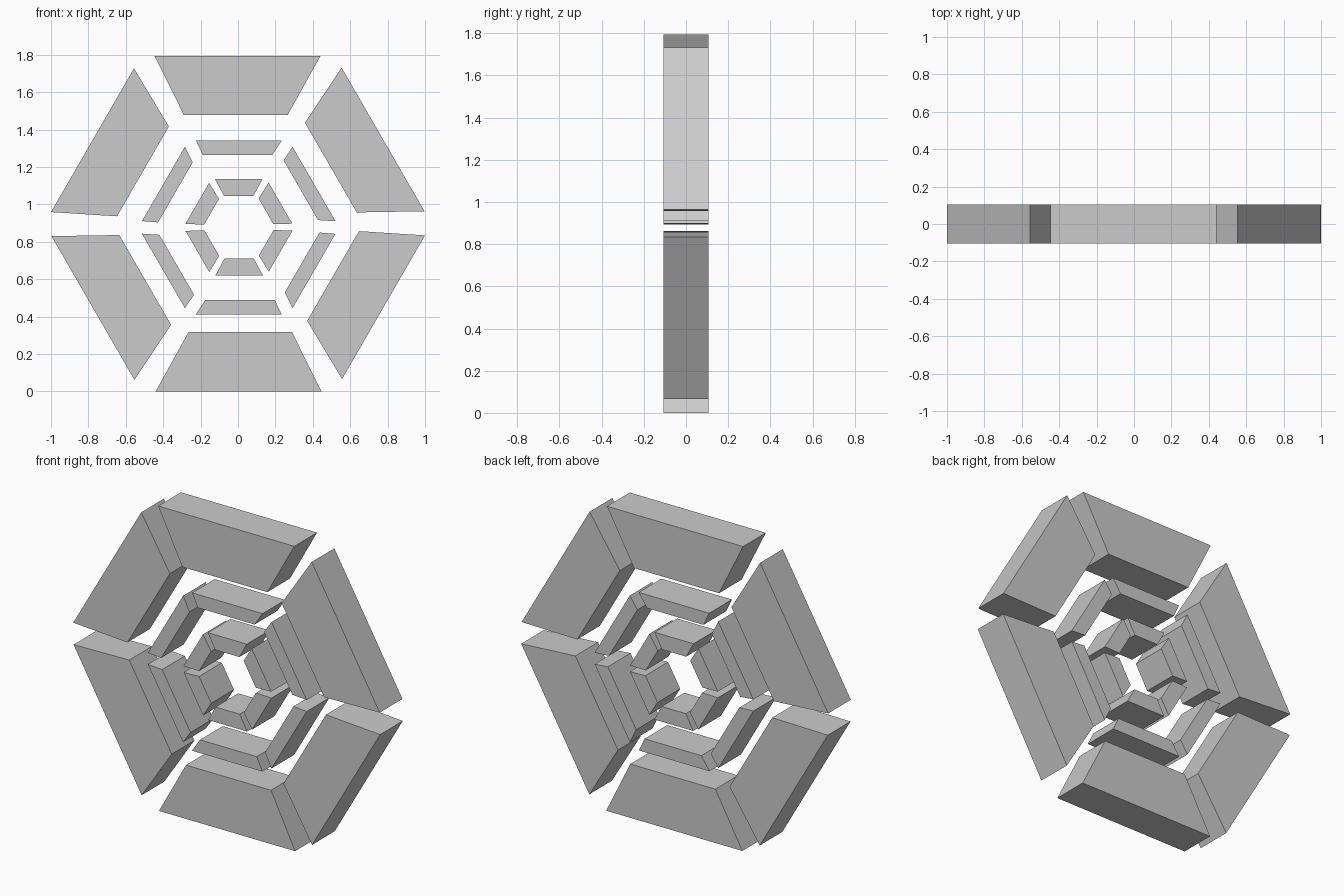
import bpy, bmesh
from math import radians, sin, cos

if "Cube" in bpy.data.objects:
    bpy.data.objects.remove(bpy.data.objects["Cube"])

HALF_DEPTH = 0.1055


def segment(name, profile, centre, angle):
    """Extruded trapezoid, turned clockwise about the ring centre."""
    c, s = cos(angle), sin(angle)
    bm = bmesh.new()
    verts = [bm.verts.new((centre[0] + x * c + z * s, -HALF_DEPTH,
                           centre[1] - x * s + z * c)) for x, z in profile]
    face = bm.faces.new(verts)
    ext = bmesh.ops.extrude_face_region(bm, geom=[face])
    moved = [g for g in ext["geom"] if isinstance(g, bmesh.types.BMVert)]
    bmesh.ops.translate(bm, verts=moved, vec=(0, 2 * HALF_DEPTH, 0))
    bmesh.ops.recalc_face_normals(bm, faces=bm.faces)
    mesh = bpy.data.meshes.new(name)
    bm.to_mesh(mesh)
    bm.free()
    obj = bpy.data.objects.new(name, mesh)
    bpy.context.collection.objects.link(obj)


# Each ring: centre (x, z) and the trapezoid of its top segment
rings = {
    "outer_segment": ((0, 0.897),
        [(-0.446, 0.897), (0.441, 0.897), (0.265, 0.58), (-0.289, 0.58)]),
    "middle_segment": ((0.004, 0.877),
        [(-0.229, 0.465), (0.23, 0.465), (0.178, 0.387), (-0.192, 0.387)]),
    "inner_segment": ((0.005, 0.878),
        [(-0.128, 0.257), (0.126, 0.257), (0.078, 0.168), (-0.08, 0.168)]),
}

# Six segments around every ring
for name, (centre, profile) in rings.items():
    for i in range(6):
        segment(f"{name}_{i + 1}", profile, centre, radians(60 * i))
